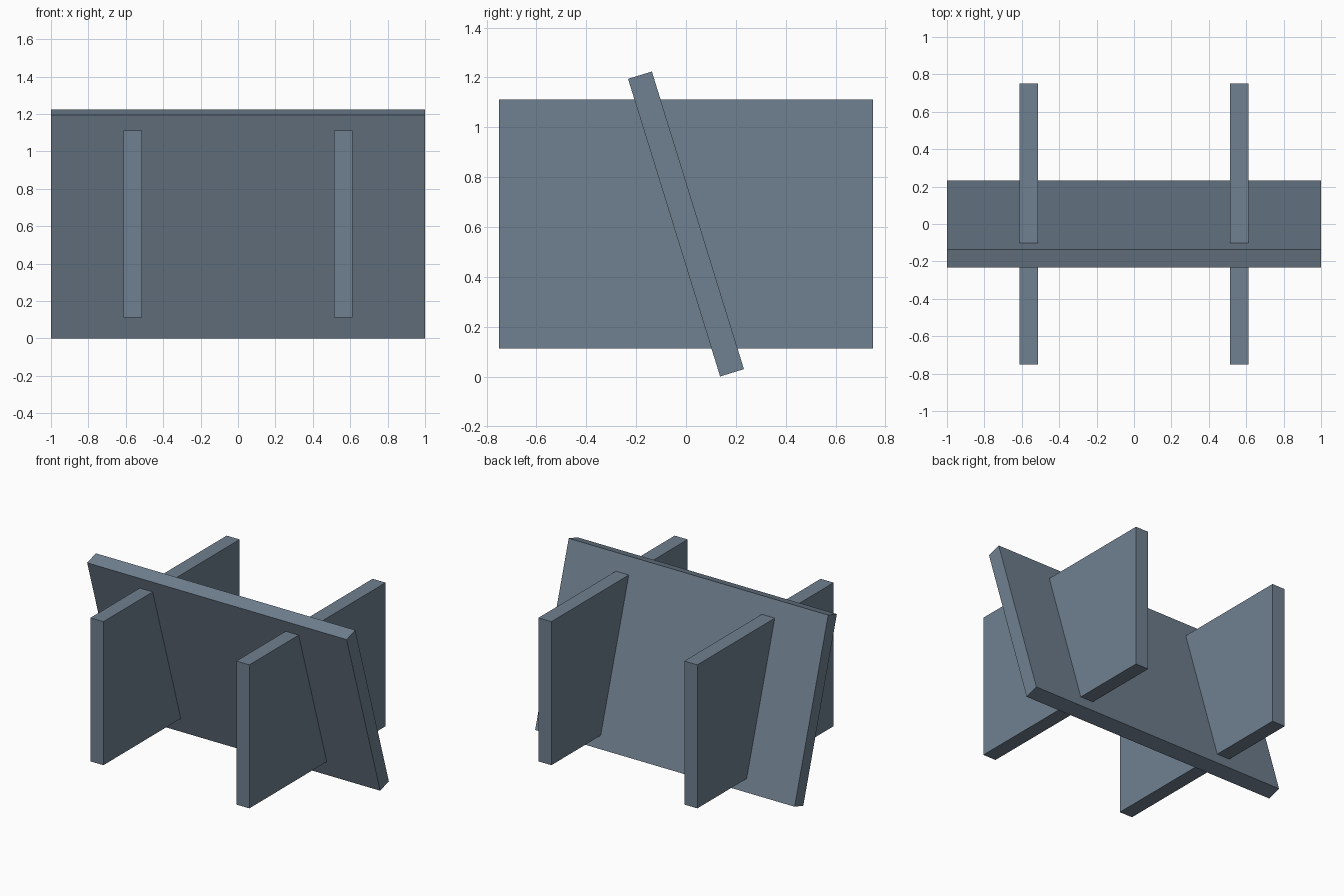
import bpy

if "Cube" in bpy.data.objects:
    bpy.data.objects.remove(bpy.data.objects["Cube"])

# One slate grey for every panel
slate = bpy.data.materials.new("slate_grey")
slate.diffuse_color = (0.162, 0.216, 0.279, 1.0)
slate.use_nodes = True
slate.node_tree.nodes["Principled BSDF"].inputs["Base Color"].default_value = slate.diffuse_color

MID_Z = 0.612   # shared centre height of all panels


def panel(name, x, size, tilt=0.0):
    """Flat box panel centred at (x, 0, MID_Z), tilted about the x axis."""
    bpy.ops.mesh.primitive_cube_add(size=1, location=(x, 0, MID_Z), rotation=(tilt, 0, 0))
    obj = bpy.context.object
    obj.name = name
    obj.scale = size
    bpy.ops.object.transform_apply(location=False, rotation=False, scale=True)
    obj.data.materials.append(slate)
    return obj


# Long leaning board, its top tipped towards the front
panel("leaning_board", 0, (2.0, 0.1, 1.25), tilt=0.3)

# Two upright cross panels passing through the board
for side, x in (("left", -0.5625), ("right", 0.5625)):
    panel(side + "_cross_panel", x, (0.1, 1.5, 1.0))
